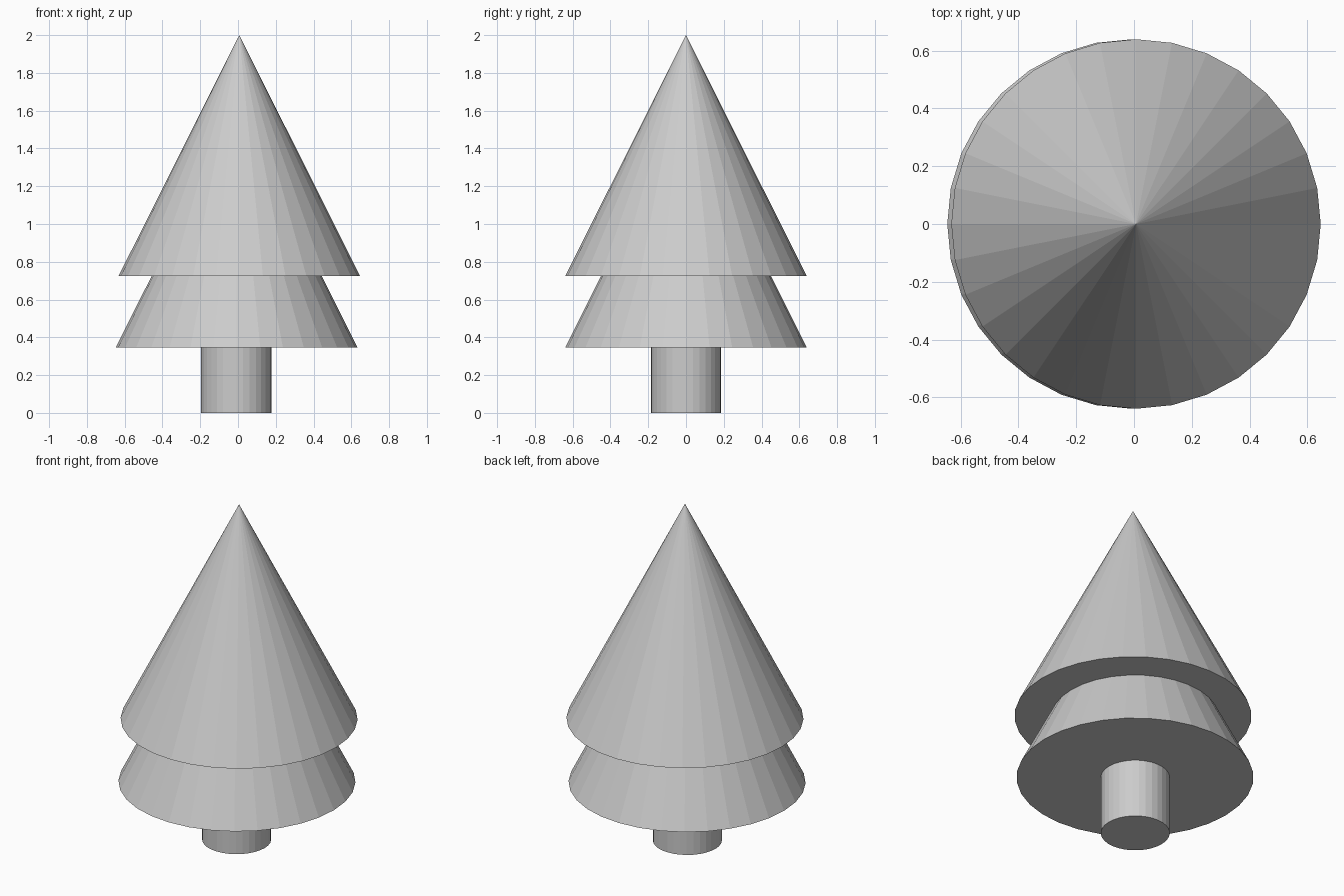
import bpy

if "Cube" in bpy.data.objects:
    bpy.data.objects.remove(bpy.data.objects["Cube"])

SIDES = 32


def tapered(name, x, r_bottom, r_top, z0, z1):
    """Closed flat-shaded cone or cylinder standing between heights z0 and z1."""
    bpy.ops.mesh.primitive_cone_add(
        vertices=SIDES, radius1=r_bottom, radius2=r_top, depth=z1 - z0,
        location=(x, 0, (z0 + z1) / 2))
    bpy.context.object.name = name


# Trunk, tucked slightly into the lower foliage
tapered("trunk", -0.009, 0.186, 0.186, 0.0, 0.37)

# Two identical foliage cones, the lower one nested inside the upper
FOLIAGE_RADIUS, FOLIAGE_HEIGHT = 0.6395, 1.276
for name, x, z in (("lower_foliage", -0.007, 0.347),
                   ("upper_foliage", 0.007, 0.724)):
    tapered(name, x, FOLIAGE_RADIUS, 0, z, z + FOLIAGE_HEIGHT)
